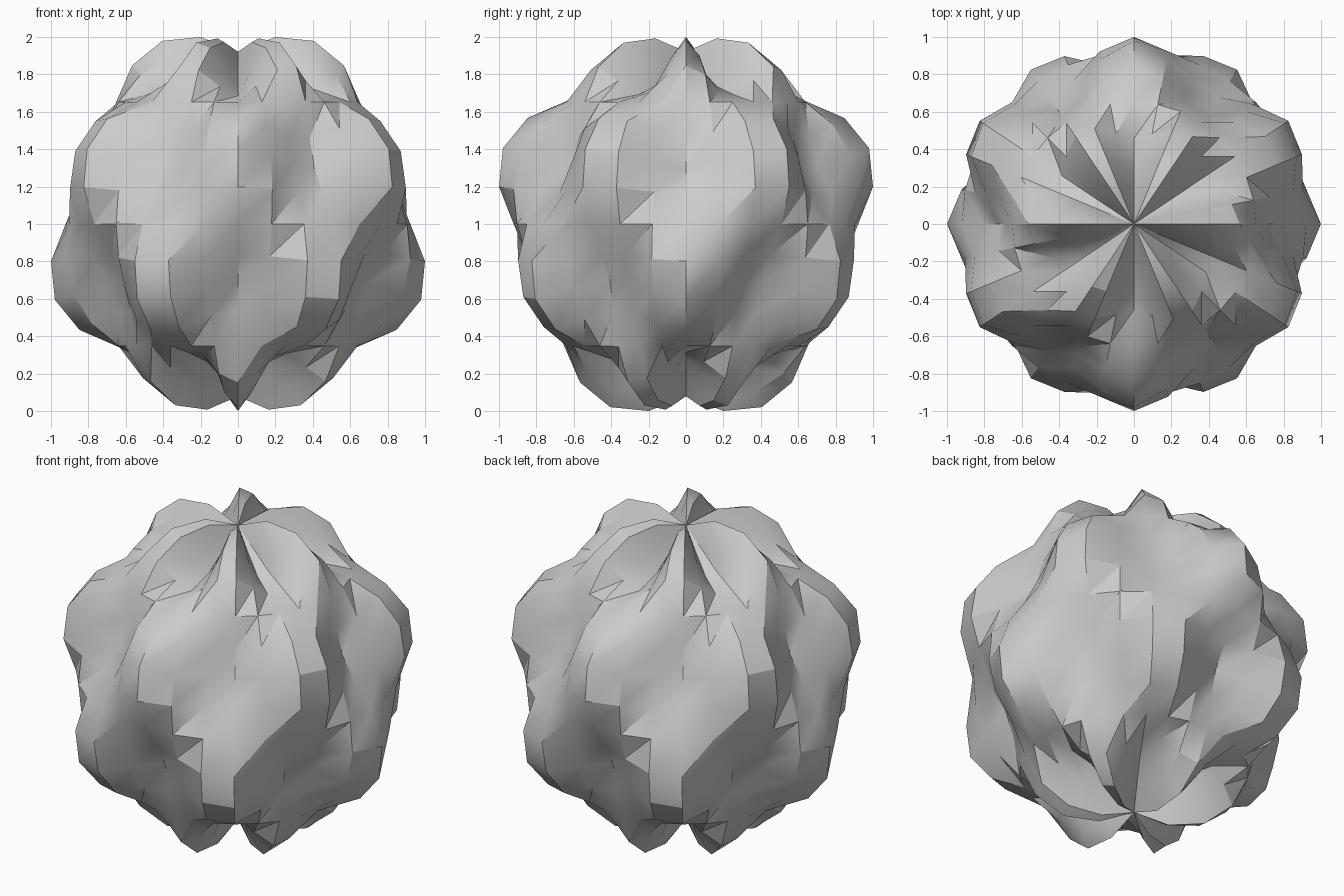
import bpy, bmesh, math

if "Cube" in bpy.data.objects:
    bpy.data.objects.remove(bpy.data.objects["Cube"])

SEGMENTS, RINGS = 32, 16
BASE, RIPPLE = 0.9215, 0.15


def surface_point(i, j):
    """Point on a sphere whose radius ripples around and down the body."""
    theta = 2 * math.pi * i / SEGMENTS
    phi = math.pi * j / RINGS
    r = BASE * (1 + RIPPLE * math.cos(6 * theta) * math.sin(4 * phi))
    return (r * math.sin(phi) * math.cos(theta),
            r * math.sin(phi) * math.sin(theta),
            1 + r * math.cos(phi))


bm = bmesh.new()
top = bm.verts.new(surface_point(0, 0))
bottom = bm.verts.new(surface_point(0, RINGS))
rings = [[bm.verts.new(surface_point(i, j)) for i in range(SEGMENTS)]
         for j in range(1, RINGS)]

# Bumpy body: triangle pairs that share one diagonal direction
for upper, lower in zip(rings, rings[1:]):
    for i in range(SEGMENTS):
        k = (i + 1) % SEGMENTS
        bm.faces.new((lower[i], lower[k], upper[k]))
        bm.faces.new((lower[i], upper[k], upper[i]))

# Pole fans
for i in range(SEGMENTS):
    k = (i + 1) % SEGMENTS
    bm.faces.new((top, rings[0][i], rings[0][k]))
    bm.faces.new((bottom, rings[-1][k], rings[-1][i]))

mesh = bpy.data.meshes.new("bumpy_sphere")
bm.to_mesh(mesh)
bm.free()

grey = bpy.data.materials.new("light_grey")
grey.diffuse_color = (0.6, 0.6, 0.6, 1)
grey.use_nodes = True
grey.node_tree.nodes["Principled BSDF"].inputs["Base Color"].default_value = grey.diffuse_color
mesh.materials.append(grey)

body = bpy.data.objects.new("bumpy_sphere", mesh)
bpy.context.collection.objects.link(body)
bpy.context.view_layer.objects.active = body
body.select_set(True)
bpy.ops.object.shade_smooth_by_angle(angle=math.radians(30))
